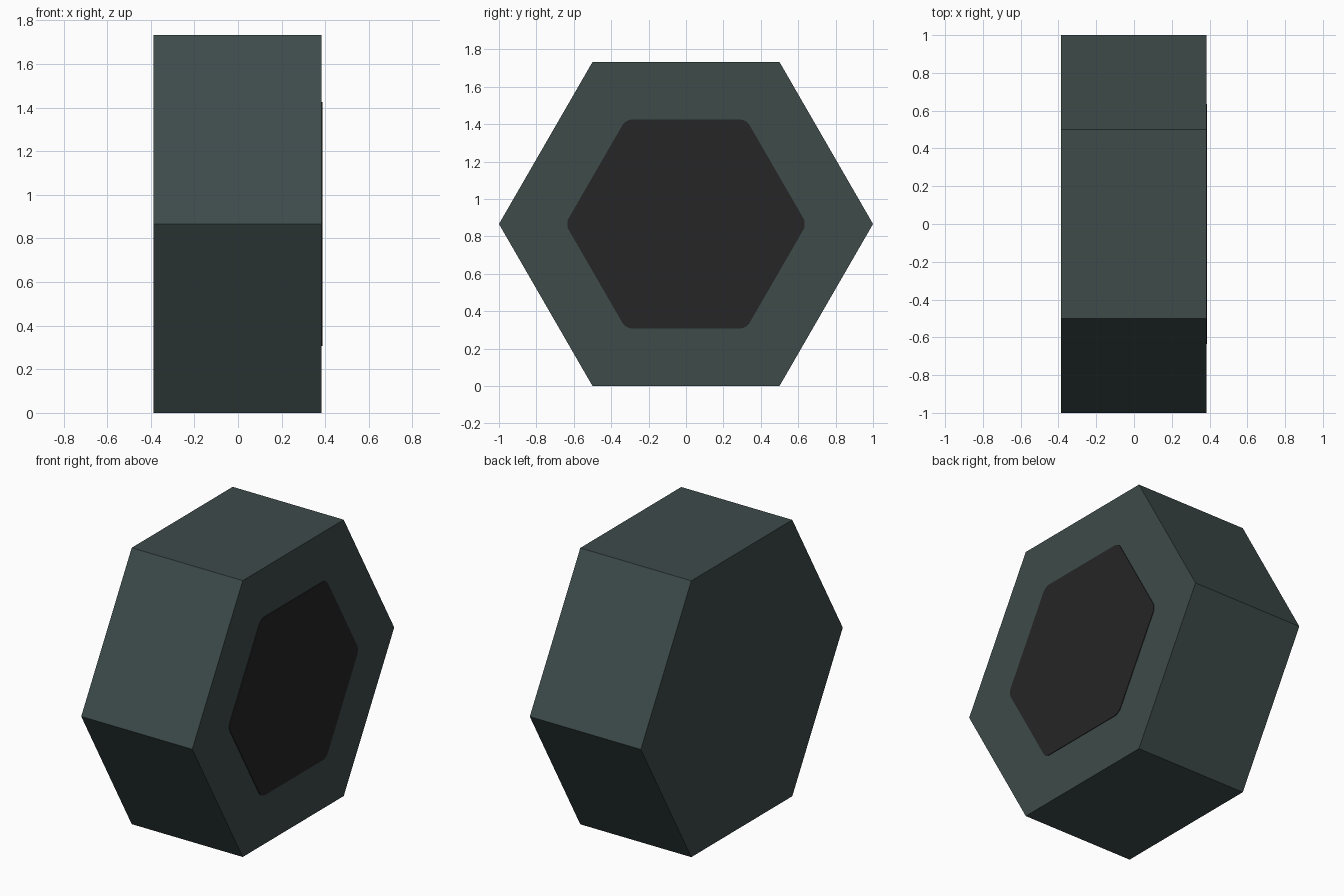
import bpy, bmesh, math

if "Cube" in bpy.data.objects:
    bpy.data.objects.remove(bpy.data.objects["Cube"])

MID_Z = math.sqrt(3) / 2   # centre height of a unit hexagon standing on a flat


def material(name, rgb):
    m = bpy.data.materials.new(name)
    m.diffuse_color = (*rgb, 1.0)
    m.use_nodes = True
    m.node_tree.nodes["Principled BSDF"].inputs["Base Color"].default_value = m.diffuse_color
    return m


def hex_prism(name, radius, x0, x1, mat, fillet=0.0):
    """Hexagonal prism along x with optional rounded corners."""
    bm = bmesh.new()
    ring = [bm.verts.new((x0, radius * math.cos(i * math.pi / 3),
                          MID_Z + radius * math.sin(i * math.pi / 3)))
            for i in range(6)]
    face = bm.faces.new(ring)
    ext = bmesh.ops.extrude_face_region(bm, geom=[face])["geom"]
    bmesh.ops.translate(bm, vec=(x1 - x0, 0, 0),
                        verts=[v for v in ext if isinstance(v, bmesh.types.BMVert)])
    if fillet:
        along = [e for e in bm.edges if abs(e.verts[0].co.x - e.verts[1].co.x) > 1e-5]
        # offset is the distance along each side to the tangent point
        bmesh.ops.bevel(bm, geom=along, offset=fillet * math.tan(math.pi / 6),
                        segments=5, profile=0.5, affect='EDGES', clamp_overlap=False)
    bmesh.ops.recalc_face_normals(bm, faces=bm.faces)
    mesh = bpy.data.meshes.new(name)
    bm.to_mesh(mesh)
    bm.free()
    mesh.materials.append(mat)
    obj = bpy.data.objects.new(name, mesh)
    bpy.context.collection.objects.link(obj)
    return obj


slate = material("dark slate", (0.047, 0.070, 0.068))
black = material("charcoal", (0.019, 0.019, 0.019))

# Solid hexagonal body
hex_prism("hex_body", 1.0, -0.387, 0.383, slate)
# Thin dark panel with rounded corners on the right face
hex_prism("face_panel", 0.645, 0.382, 0.387, black, fillet=0.06)
